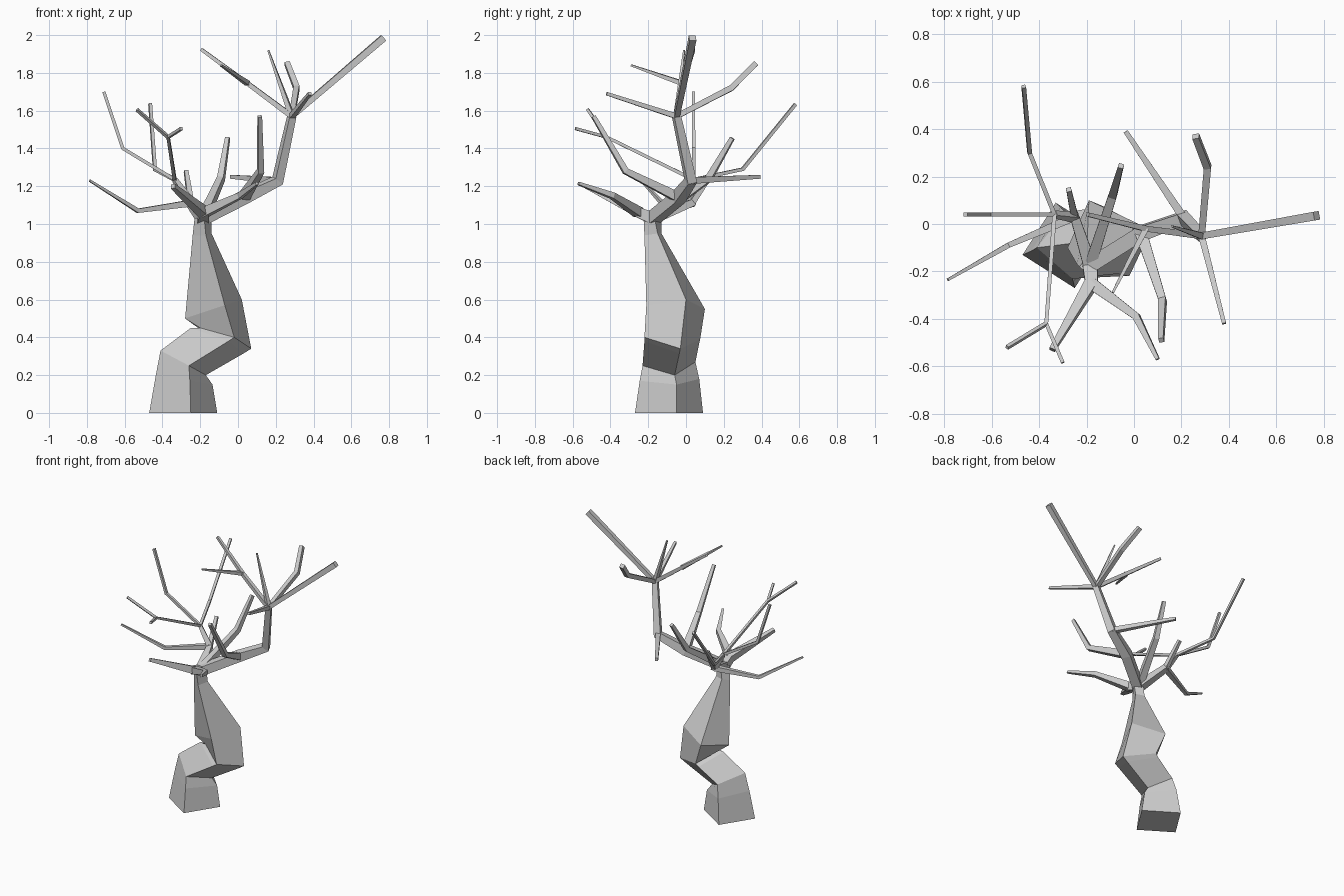
import bpy
import bmesh
from math import cos, sin, pi
from mathutils import Vector

if "Cube" in bpy.data.objects:
    bpy.data.objects.remove(bpy.data.objects["Cube"])


def loft(name, rings):
    """Skin a list of four-point rings and cap both ends."""
    bm = bmesh.new()
    loops = [[bm.verts.new(p) for p in ring] for ring in rings]
    for a, b in zip(loops, loops[1:]):
        for i in range(4):
            j = (i + 1) % 4
            bm.faces.new((a[i], a[j], b[j], b[i]))
    bm.faces.new(loops[0][::-1])
    bm.faces.new(loops[-1])
    bmesh.ops.recalc_face_normals(bm, faces=bm.faces)
    mesh = bpy.data.meshes.new(name)
    bm.to_mesh(mesh)
    bm.free()
    obj = bpy.data.objects.new(name, mesh)
    bpy.context.collection.objects.link(obj)
    return obj


def limb(name, *stations):
    """Tapered square bar through (point, corner radius) stations."""
    pts = [Vector(p) for p, r in stations]
    dirs = [(b - a).normalized() for a, b in zip(pts, pts[1:])]
    side = dirs[0].cross(Vector((0, 0, 1))).normalized()
    rings = []
    for i, (p, (_, r)) in enumerate(zip(pts, stations)):
        t = (dirs[max(i - 1, 0)] + dirs[min(i, len(dirs) - 1)]).normalized()
        side = (side - t * side.dot(t)).normalized()
        up = t.cross(side)
        rings.append([p + r * (cos(a) * side + sin(a) * up)
                      for a in (pi / 4 + k * pi / 2 for k in range(4))])
    loft(name, rings)


# Trunk: rings of left, front, right, back corners, with two sharp bends
loft("trunk", [
    [(-.47, -.13, 0), (-.25, -.27, 0), (-.11, -.05, 0), (-.33, .09, 0)],
    [(-.435, -.115, .2), (-.255, -.245, .17), (-.135, -.05, .15), (-.31, .07, .18)],
    [(-.41, -.10, .33), (-.26, -.23, .25), (-.17, -.06, .20), (-.29, .05, .27)],
    [(-.25, -.08, .45), (-.05, -.22, .38), (.03, -.035, .315), (-.15, .07, .37)],
    [(-.20, -.09, .45), (-.02, -.22, .40), (.07, -.03, .34), (-.13, .075, .39)],
    [(-.28, -.10, .50), (-.07, -.21, .57), (.02, 0, .60), (-.19, .10, .55)],
    [(-.24, -.17, .94), (-.17, -.22, .94), (-.14, -.15, .95), (-.20, -.13, .95)],
    [(-.23, -.18, 1.03), (-.18, -.225, 1.04), (-.14, -.17, 1.05), (-.19, -.13, 1.04)],
])

# Forks where limbs meet
hub = (-.185, -.175, 1.03)
front_fork = (-.18, -.25, 1.06)
right_fork = (.03, -.04, 1.14)
elbow = (.21, .025, 1.23)
crown = (.285, -.05, 1.57)
crown_left = (.05, -.02, 1.745)
left_fork = (-.25, .03, 1.11)
upper_left = (-.335, .04, 1.235)
forward_fork = (-.37, -.42, 1.46)

# Right side: main limb up to the crown and its twigs
limb("right_limb", (hub, .045), (right_fork, .045), (elbow, .037), (crown, .027))
limb("right_back_branch", (elbow, .025), ((-.035, .39, 1.25), .014))
limb("right_front_branch", (right_fork, .036), ((.12, -.32, 1.28), .023),
     ((.115, -.49, 1.57), .015))
limb("crown_long_branch", (crown, .02), ((.77, .035, 1.985), .026))
limb("crown_left_branch", (crown, .02), (crown_left, .017), ((-.195, .04, 1.925), .012))
limb("crown_left_twig", (crown_left, .018), ((-.09, -.29, 1.84), .007))
limb("crown_thin_twig", (crown, .02), ((.16, -.01, 1.92), .006))
limb("crown_back_branch", (crown, .02), ((.31, .24, 1.72), .022), ((.26, .37, 1.85), .02))
limb("crown_front_branch", (crown, .02), ((.38, -.42, 1.69), .012))

# Left side: limb with a back twig, an outer branch and an upper cluster
limb("left_limb", (hub, .04), (left_fork, .028), (upper_left, .017))
limb("left_back_twig", (left_fork, .022), ((-.275, .145, 1.28), .015))
limb("left_low_branch", (left_fork, .025), ((-.53, -.09, 1.07), .016),
     ((-.785, -.235, 1.23), .008))
limb("left_outer_branch", (upper_left, .013), ((-.61, .04, 1.4), .013),
     ((-.71, .04, 1.7), .012))
limb("left_back_branch", (upper_left, .013), ((-.44, .3, 1.29), .013),
     ((-.465, .58, 1.635), .012))
limb("left_forward_branch", (upper_left, .013), (forward_fork, .012),
     ((-.535, -.52, 1.605), .011))
limb("left_forward_twig", (forward_fork, .011), ((-.3, -.585, 1.505), .011))

# Centre: one branch to the back, a front fork with two branches
limb("centre_back_branch", (hub, .035), ((-.09, .12, 1.24), .025), ((-.055, .245, 1.455), .016))
limb("front_left_branch", (hub, .045), (front_fork, .038), ((-.345, -.53, 1.2), .017))
limb("front_right_branch", (front_fork, .036), ((.01, -.39, 1.15), .022),
     ((.1, -.57, 1.215), .011))
